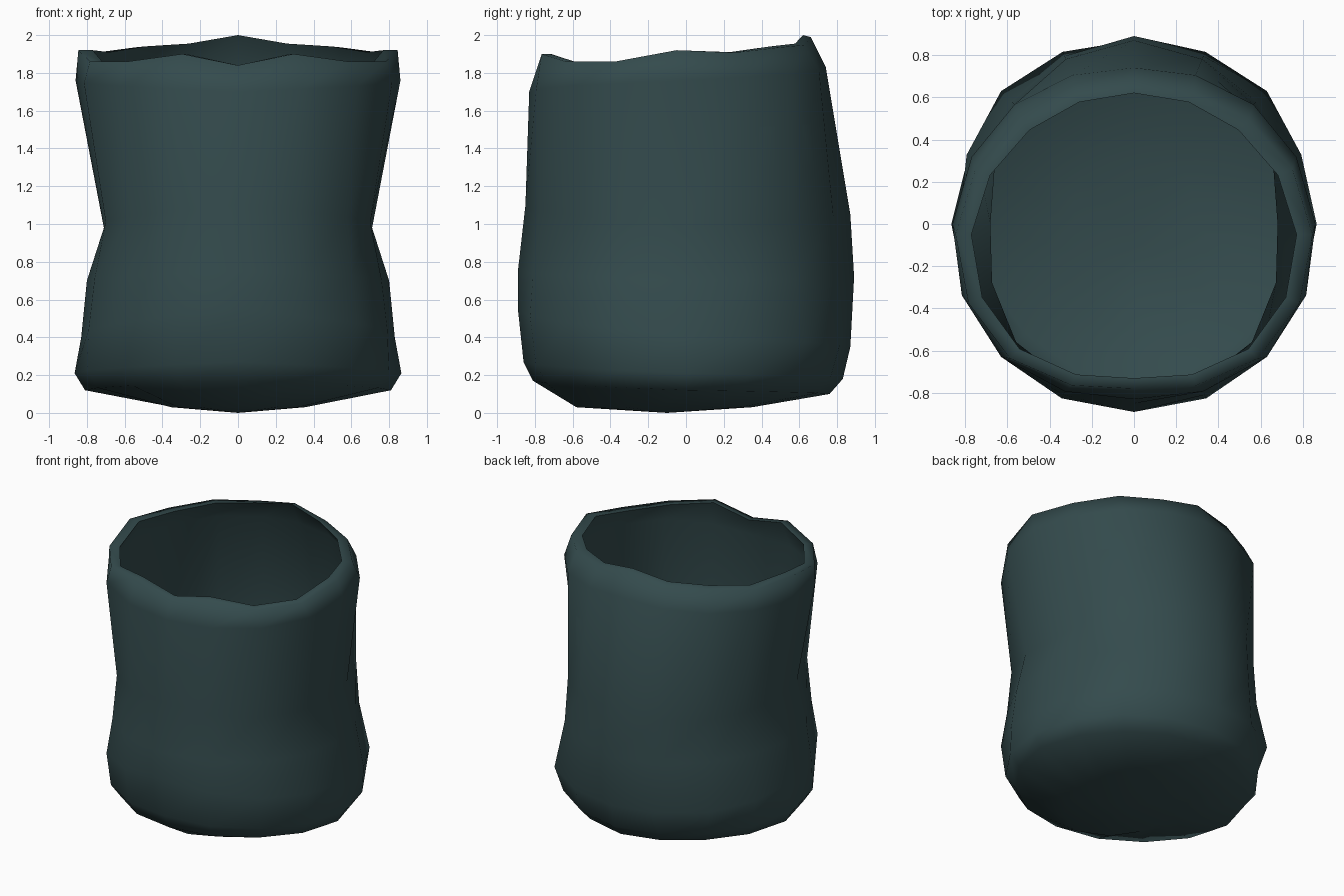
import bpy
import bmesh
import math

SIDES = 16
LINING = 0.03

default_cube = bpy.data.objects.get("Cube")
if default_cube:
    bpy.data.objects.remove(default_cube, do_unlink=True)


def make_material(name, colour):
    material = bpy.data.materials.new(name)
    material.diffuse_color = colour
    material.use_nodes = True
    shader = material.node_tree.nodes["Principled BSDF"]
    shader.inputs["Base Color"].default_value = colour
    shader.inputs["Roughness"].default_value = 0.8
    return material


# Each section: centre y, heights at front, side, back, then radii at
# front, front diagonal, side, back diagonal, back
BASE = (0, (.03, .03, .03), (.58, .45, .34, .40, .35))
FOOT = (0, (.17, .12, .10), (.81, .79, .81, .75, .76))
BODY = [
    (0, (.27, .21, .18), (.86, .86, .865, .83, .83)),
    (0, (.55, .40, .35), (.89, .89, .83, .89, .87)),
    (0, (.75, .70, .72), (.89, .85, .80, .82, .89)),
    (0, (1.1, .98, 1.05), (.85, .82, .71, .80, .87)),
    (0, (1.7, 1.76, 1.83), (.83, .89, .86, .80, .74)),
]
CREST = (-.05, (1.84, 1.92, 1.99), (.73, .83, .845, .77, .71))
LIP = (-.05, (1.84, 1.92, 2.0), (.68, .766, .77, .70, .67))
# Uneven hem, from the front column round to the back column
HEM = (0, .04, -.02, -.04, 0, -.03, -.02, -.025, 0)


def mirrored(column):
    """Steps away from the front column, the same on left and right."""
    return min(column, SIDES - column)


def radius_at(radii, step):
    """Smooth radius between the five given directions."""
    if step % 2 == 0:
        return radii[step // 2]
    low = step // 2
    before = radii[abs(low - 1)]
    after = radii[low + 2] if low + 2 < len(radii) else radii[low]
    return (radii[low] + radii[low + 1]) * 9 / 16 - (before + after) / 16


def height_at(heights, step):
    front, side, back = heights
    quarter = SIDES // 4
    if step <= quarter:
        return front + (side - front) * step / quarter
    return side + (back - side) * (step - quarter) / quarter


def add_ring(bm, section, inset=0, lift=0, hem=False):
    centre_y, heights, radii = section
    ring = []
    for column in range(SIDES):
        step = mirrored(column)
        angle = math.tau * column / SIDES
        radius = radius_at(radii, step) - inset
        z = height_at(heights, step) + lift + (HEM[step] if hem else 0)
        ring.append(bm.verts.new((radius * math.sin(angle),
                                  centre_y - radius * math.cos(angle), z)))
    return ring


def bridge(bm, lower, upper):
    for i in range(SIDES):
        j = (i + 1) % SIDES
        bm.faces.new((lower[i], lower[j], upper[j], upper[i]))


def cap(bm, ring, centre, flip):
    middle = bm.verts.new(centre)
    for i in range(SIDES):
        a, b = ring[i], ring[(i + 1) % SIDES]
        bm.faces.new((a, b, middle) if flip else (b, a, middle))


bm = bmesh.new()

# Outer wall, rolled rim and inner lining as one continuous skin
rings = [add_ring(bm, section) for section in [BASE, FOOT] + BODY]
rings.append(add_ring(bm, CREST, hem=True))
rings.append(add_ring(bm, LIP, hem=True))
rings += [add_ring(bm, section, inset=LINING) for section in reversed(BODY)]
rings += [add_ring(bm, section, inset=2 * LINING, lift=LINING)
          for section in (FOOT, BASE)]
for lower, upper in zip(rings, rings[1:]):
    bridge(bm, lower, upper)

# Underside and inside floor
cap(bm, rings[0], (0, -.1, 0), False)
cap(bm, rings[-1], (0, -.1, LINING), True)
bmesh.ops.recalc_face_normals(bm, faces=bm.faces)

mesh = bpy.data.meshes.new("soft_pot")
bm.to_mesh(mesh)
bm.free()
mesh.materials.append(make_material("dark teal", (.034, .07, .074, 1)))
pot = bpy.data.objects.new("soft_pot", mesh)
bpy.context.collection.objects.link(pot)

# Smooth cloth shading
bpy.ops.object.select_all(action="DESELECT")
pot.select_set(True)
bpy.context.view_layer.objects.active = pot
bpy.ops.object.shade_smooth_by_angle(angle=math.radians(85))
